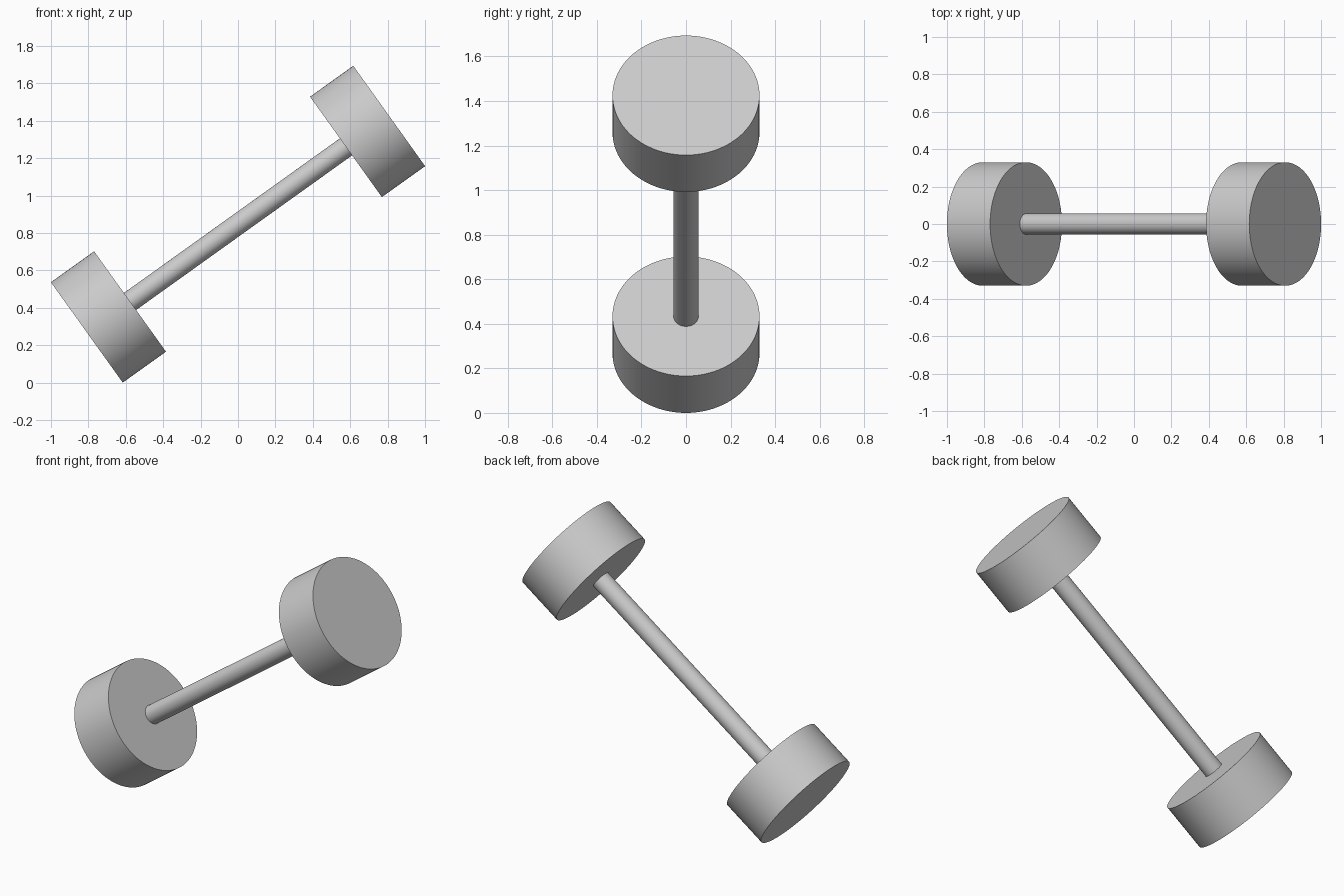
import bpy
from math import radians, sin, cos
from mathutils import Vector

cube = bpy.data.objects.get("Cube")
if cube:
    bpy.data.objects.remove(cube, do_unlink=True)

# Single plain grey for the whole model
grey = bpy.data.materials.new("plain grey")
grey.use_nodes = True
color = (0.6, 0.6, 0.6, 1)
grey.diffuse_color = color
grey.node_tree.nodes["Principled BSDF"].inputs["Base Color"].default_value = color

TILT = radians(35.6)
AXIS = Vector((cos(TILT), 0, sin(TILT)))
CENTRE = Vector((0, 0, 0.847))
INNER, OUTER = 0.71, 0.994


def rod(name, start, end, radius, sides):
    """Cylinder along the tilted axis between two distances from the centre."""
    bpy.ops.mesh.primitive_cylinder_add(
        vertices=sides, radius=radius, depth=end - start,
        location=CENTRE + AXIS * (start + end) / 2,
        rotation=(0, radians(90) - TILT, 0))
    obj = bpy.context.object
    obj.name = name
    obj.data.materials.append(grey)
    bpy.ops.object.shade_smooth_by_angle(angle=radians(30))


# Bar, sunk slightly into both weights
rod("bar", -INNER - 0.05, INNER + 0.05, 0.056, 48)

# Weights at both ends
rod("left_weight", INNER, OUTER, 0.33, 96)
rod("right_weight", -OUTER, -INNER, 0.33, 96)
